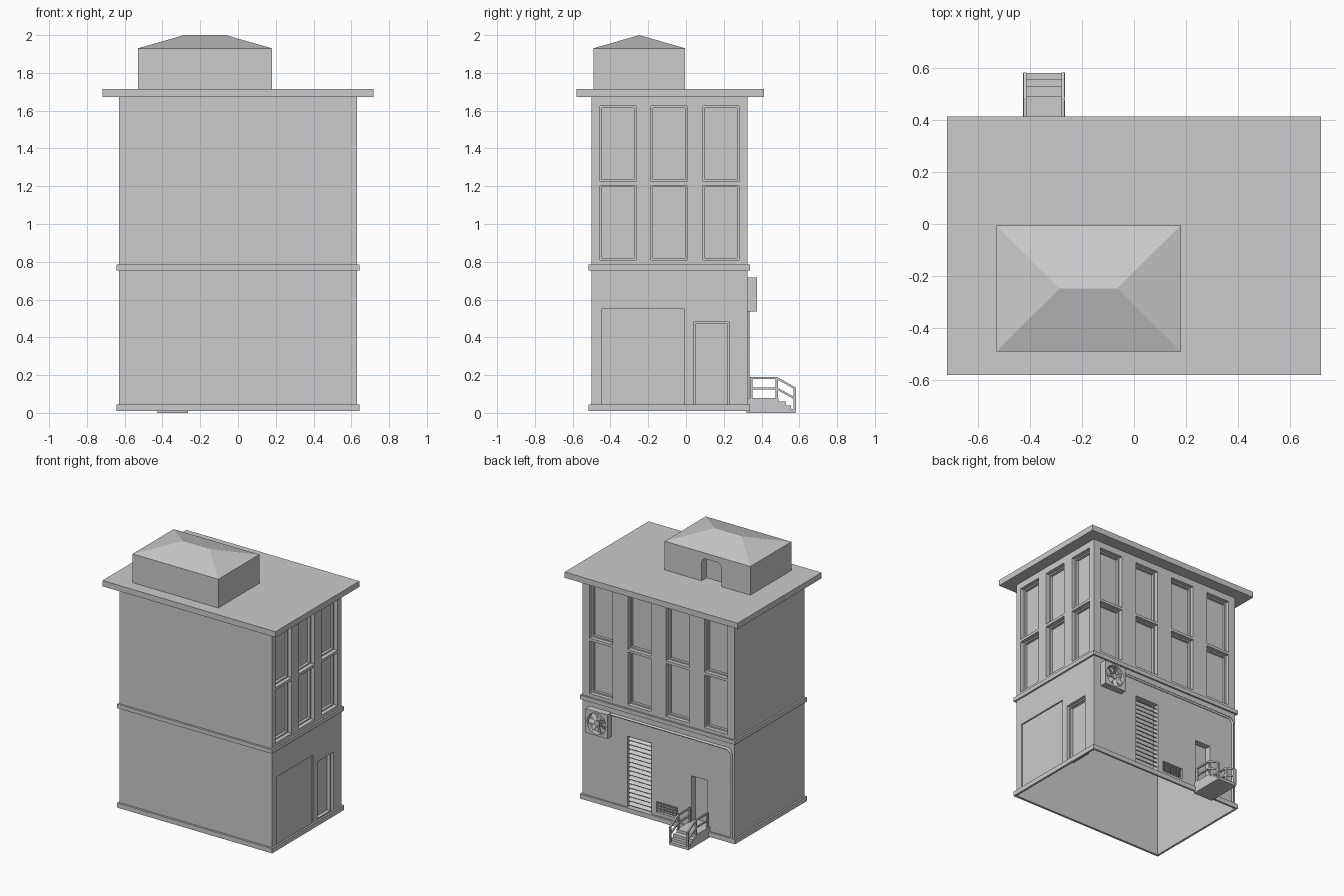
import bpy, bmesh, math
from mathutils import Vector, Matrix

if "Cube" in bpy.data.objects:
    bpy.data.objects.remove(bpy.data.objects["Cube"])

grey = bpy.data.materials.new("plain_grey")
grey.diffuse_color = (0.6, 0.6, 0.6, 1)
grey.use_nodes = True
grey.node_tree.nodes["Principled BSDF"].inputs["Base Color"].default_value = grey.diffuse_color
Z = Vector((0, 0, 1))


def finish(name, bm, recalc=True):
    if recalc:
        bmesh.ops.recalc_face_normals(bm, faces=bm.faces)
    me = bpy.data.meshes.new(name)
    bm.to_mesh(me)
    bm.free()
    me.materials.append(grey)
    ob = bpy.data.objects.new(name, me)
    bpy.context.collection.objects.link(ob)
    return ob


def add_box(bm, lo, hi, tilt=None):
    lo, hi = Vector(lo), Vector(hi)
    m = Matrix.Translation((lo + hi) / 2)
    if tilt:
        m = m @ tilt
    bmesh.ops.create_cube(bm, size=1, matrix=m @ Matrix.Diagonal((*(hi - lo), 1)))


def add_bar(bm, p, q, w):
    p, q = Vector(p), Vector(q)
    d = q - p
    m = Matrix.Translation((p + q) / 2) @ d.to_track_quat('Z', 'X').to_matrix().to_4x4()
    bmesh.ops.create_cube(bm, size=1, matrix=m @ Matrix.Diagonal((w, w, d.length, 1)))


def add_wall(bm, origin, u, span, openings=()):
    """Wall with stepped rectangular recesses; outside is u x Z."""
    origin, u = Vector(origin), Vector(u)
    n = u.cross(Z)
    pt = lambda a, v, d=0: bm.verts.new(origin + u * a + Z * v - n * d)
    rect = lambda a, b, c, e, d=0: [(a, c, d), (b, c, d), (b, e, d), (a, e, d)]
    face = lambda pts: bm.faces.new([pt(*p) for p in pts])
    us = sorted({span[0], span[1], *[x for o in openings for x in o[:2]]})
    vs = sorted({span[2], span[3], *[x for o in openings for x in o[2:4]]})
    for a, b in zip(us, us[1:]):
        for c, e in zip(vs, vs[1:]):
            mu, mv = (a + b) / 2, (c + e) / 2
            if not any(o[0] < mu < o[1] and o[2] < mv < o[3] for o in openings):
                face(rect(a, b, c, e))
    for a, b, c, e, steps in openings:
        outer = rect(a, b, c, e)
        for inset, depth in steps:
            inner = rect(a + inset, b - inset, c + inset, e - inset, depth)
            for k in range(4):
                j = (k + 1) % 4
                face([outer[k], outer[j], inner[j], inner[k]])
            outer = inner
        face(outer)


def finish_walls(name, bm):
    bmesh.ops.remove_doubles(bm, verts=bm.verts, dist=1e-5)
    bmesh.ops.dissolve_limit(bm, angle_limit=0.01, verts=bm.verts, edges=bm.edges)
    return finish(name, bm, False)


def ring(name, x, y0, y1, z0, z1, ix, iy0, iy1):
    bm = bmesh.new()
    loops = [[bm.verts.new((sx * X, yy, z)) for sx, yy in ((-1, a), (1, a), (1, b), (-1, b))]
             for X, a, b, z in ((x, y0, y1, z0), (x, y0, y1, z1),
                                (ix, iy0, iy1, z1), (ix, iy0, iy1, z0))]
    for k in range(4):
        for i in range(4):
            A, B, j = loops[k], loops[(k + 1) % 4], (i + 1) % 4
            bm.faces.new((A[i], A[j], B[j], B[i]))
    return finish(name, bm)


# Building shell, open underneath, with recessed windows and doors
X, F, B, TOP = 0.63, -0.50, 0.325, 1.69
window = [(0, .03), (.01, .03), (.01, .05)]
rows = ((0.81, 1.205), (1.225, 1.625))
right = [(a, a + .19, c, e, window) for a in (-.455, -.185, .09) for c, e in rows]
right += [(-.445, -.01, .03, .55, [(0, .01)]),
          (.04, .23, .03, .48, [(0, .02), (.01, .02), (.01, .045)])]
back = [(c - .096, c + .096, a, e, window) for c in (-.476, -.159, .159, .476) for a, e in rows]
back += [(-.257, -.06, .045, .575, [(0, .045)]),      # louvred door
         (-.016, .158, .07, .15, [(0, .04)]),         # low vent
         (.275, .405, .08, .42, [(0, .045)])]         # stair door
bm = bmesh.new()
add_wall(bm, (X, 0, 0), (0, 1, 0), (F, B, .015, TOP), right)
add_wall(bm, (0, B, 0), (-1, 0, 0), (-X, X, .015, TOP), back)
add_wall(bm, (-X, 0, 0), (0, -1, 0), (-B, -F, .015, TOP))
add_wall(bm, (0, F, 0), (1, 0, 0), (-X, X, .015, TOP))
finish_walls("building_walls", bm)

# Base and middle bands
ring("base_band", .643, -.515, .338, .01, .045, X - .002, F + .002, B - .002)
ring("middle_band", .643, -.515, .338, .755, .785, X - .002, F + .002, B - .002)

# Overhanging roof slab
bm = bmesh.new()
add_box(bm, (-.717, -.58, 1.672), (.717, .413, 1.715))
finish("roof_slab", bm)

# Rooftop hut walls with recessed doorway
hx0, hx1, hy0, hy1, hz = -.53, .18, -.49, -.005, 1.93
bm = bmesh.new()
add_wall(bm, (0, hy1, 0), (-1, 0, 0), (-hx1, -hx0, 1.70, hz), [(.126, .29, 1.71, 1.888, [(0, .06)])])
add_wall(bm, (0, hy0, 0), (1, 0, 0), (hx0, hx1, 1.70, hz))
add_wall(bm, (hx1, 0, 0), (0, 1, 0), (hy0, hy1, 1.70, hz))
add_wall(bm, (hx0, 0, 0), (0, -1, 0), (-hy1, -hy0, 1.70, hz))
finish_walls("rooftop_hut", bm)

# Rounded upper corners of the hut doorway
bm = bmesh.new()
r = .04
for cx, s in ((-.126, -1), (-.29, 1)):
    pts = [(cx, 1.888)] + [(cx + s * r * (1 - math.cos(t)), 1.888 - r * (1 - math.sin(t)))
                           for t in [i * math.pi / 12 for i in range(7)]]
    f = bm.faces.new([bm.verts.new((x, hy1, z)) for x, z in pts])
    g = bmesh.ops.extrude_face_region(bm, geom=[f])['geom']
    bmesh.ops.translate(bm, vec=(0, -.06, 0), verts=[v for v in g if isinstance(v, bmesh.types.BMVert)])
finish("hut_door_corners", bm)

# Hipped hut roof
bm = bmesh.new()
e = [bm.verts.new(p) for p in ((hx0, hy0, hz), (hx1, hy0, hz), (hx1, hy1, hz), (hx0, hy1, hz))]
a, b = bm.verts.new((-.285, -.2475, 2)), bm.verts.new((-.065, -.2475, 2))
for f in ((e[0], e[1], b, a), (e[1], e[2], b), (e[2], e[3], a, b), (e[3], e[0], a), e[::-1]):
    bm.faces.new(f)
finish("hut_roof", bm)

# Louvres in the tall shutter door and bars in the low vent
bm = bmesh.new()
for i in range(16):
    z = .065 + i * .0325
    add_box(bm, (.06, .288, z - .003), (.257, .318, z + .003), Matrix.Rotation(math.radians(-40), 4, 'X'))
finish("shutter_louvres", bm)
bm = bmesh.new()
for i in range(4):
    z = .08 + i * .02
    add_box(bm, (-.158, .295, z - .003), (.016, .315, z + .003))
for i in range(6):
    x = -.133 + i * .025
    add_box(bm, (x - .002, .300, .07), (x + .002, .312, .15))
finish("low_vent_grille", bm)

# Entrance steps with landing
profile = [(.32, 0), (.58, 0), (.58, .02), (.555, .02), (.555, .04), (.53, .04),
           (.53, .06), (.49, .06), (.49, .08), (.32, .08)]
bm = bmesh.new()
f = bm.faces.new([bm.verts.new((-.425, y, z)) for y, z in profile])
g = bmesh.ops.extrude_face_region(bm, geom=[f])['geom']
bmesh.ops.translate(bm, vec=(.16, 0, 0), verts=[v for v in g if isinstance(v, bmesh.types.BMVert)])
finish("entrance_steps", bm)

# Railings on both sides of the steps
bm = bmesh.new()
for x in (-.418, -.272):
    for y, z0, z1 in ((.345, .08, .185), (.48, .08, .185), (.575, .01, .13)):
        add_bar(bm, (x, y, z0), (x, y, z1), .013)
    for za, zb in ((.185, .13), (.13, .075)):
        add_bar(bm, (x, .338, za), (x, .484, za), .011)
        add_bar(bm, (x, .48, za), (x, .578, zb), .011)
finish("step_railings", bm)

# Fan housing: square box with a round opening
cx, cz, h, rad, N = .48, .627, .09, .078, 24
bm = bmesh.new()
loops = []
for round_, y, size in ((0, .32, h), (0, .375, h), (1, .375, rad), (1, .34, rad)):
    lp = []
    for i in range(N):
        t = math.tau * i / N
        c, s = math.cos(t), math.sin(t)
        k = size if round_ else size / max(abs(c), abs(s))
        lp.append(bm.verts.new((cx + c * k, y, cz + s * k)))
    loops.append(lp)
for A, C in zip(loops, loops[1:]):
    for i in range(N):
        j = (i + 1) % N
        bm.faces.new((A[i], A[j], C[j], C[i]))
bm.faces.new(loops[0])
bm.faces.new(loops[-1])
finish("fan_housing", bm)

# Fan blades and hub
bm = bmesh.new()
hub = Matrix.Translation((cx, .355, cz)) @ Matrix.Rotation(math.pi / 2, 4, 'X')
bmesh.ops.create_cone(bm, cap_ends=True, segments=16, radius1=.02, radius2=.02, depth=.03, matrix=hub)
for i in range(7):
    spin = Matrix.Translation((cx, .357, cz)) @ Matrix.Rotation(math.tau * i / 7, 4, 'Y')
    pitch = Matrix.Translation((.045, 0, 0)) @ Matrix.Rotation(math.radians(25), 4, 'X')
    bmesh.ops.create_cube(bm, size=1, matrix=spin @ pitch @ Matrix.Diagonal((.056, .003, .03, 1)))
finish("fan_blades", bm)

# Pipe from the fan along the wall and down the corner
cu = bpy.data.curves.new("wall_pipe", 'CURVE')
cu.dimensions = '3D'
cu.bevel_depth, cu.bevel_resolution = .009, 2
path = [(.40, .705)] + [(-.565 - .04 * math.sin(t), .665 + .04 * math.cos(t))
                        for t in [i * math.pi / 10 for i in range(6)]] + [(-.605, .04)]
sp = cu.splines.new('POLY')
sp.points.add(len(path) - 1)
for p, (x, z) in zip(sp.points, path):
    p.co = (x, .328, z, 1)
cu.materials.append(grey)
bpy.context.collection.objects.link(bpy.data.objects.new("wall_pipe", cu))
